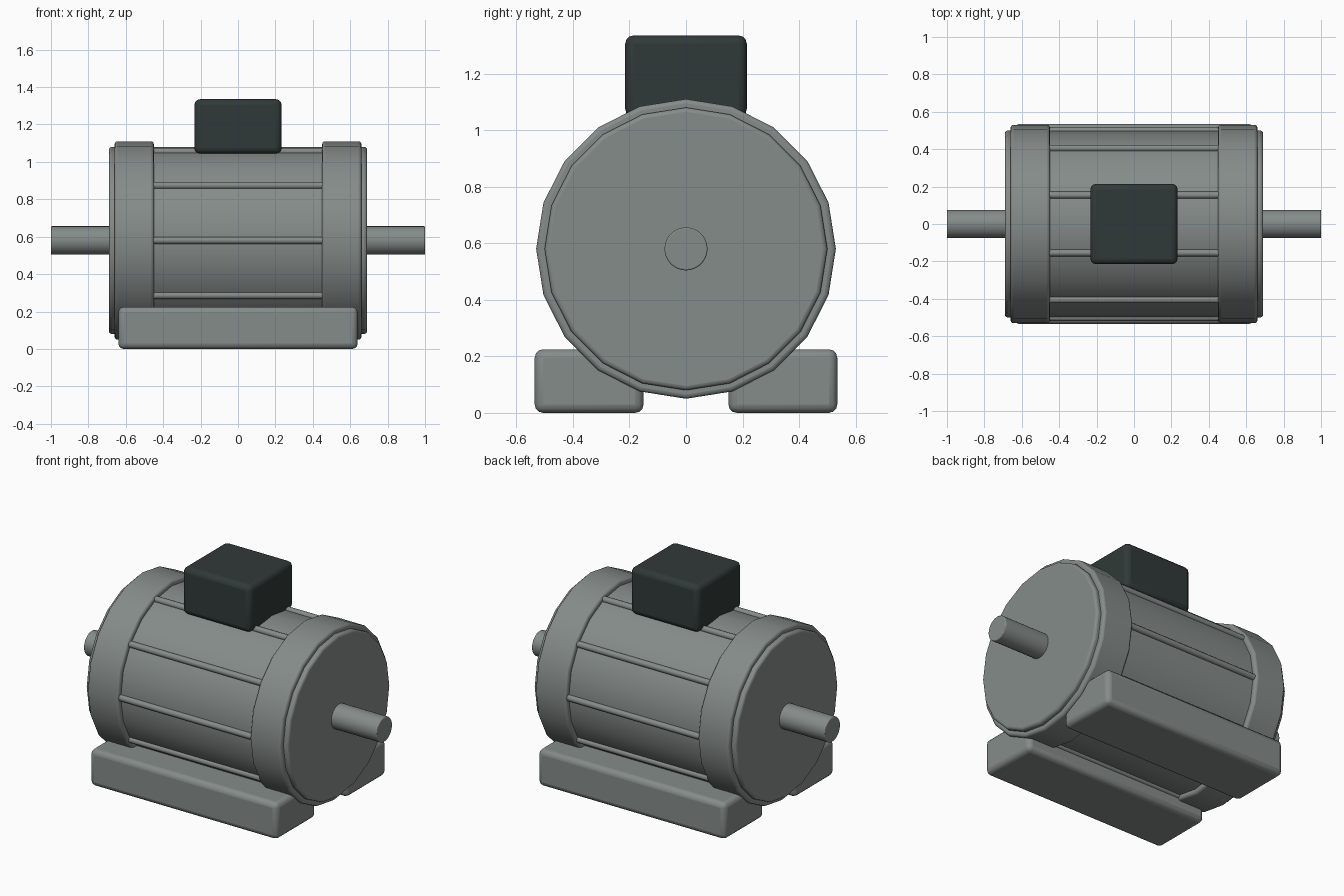
import bpy, math

if "Cube" in bpy.data.objects:
    bpy.data.objects.remove(bpy.data.objects["Cube"])

AXIS_Z = 0.58   # height of the motor axis


def material(name, rgb):
    m = bpy.data.materials.new(name)
    m.diffuse_color = (*rgb, 1)
    m.use_nodes = True
    m.node_tree.nodes["Principled BSDF"].inputs["Base Color"].default_value = m.diffuse_color
    return m


GREY = material("motor_grey", (0.235, 0.262, 0.25))
DARK = material("dark_box", (0.03, 0.042, 0.04))


def finish(name, mat, bevel):
    ob = bpy.context.object
    ob.name = name
    ob.data.materials.append(mat)
    bpy.ops.object.transform_apply(location=False, rotation=True, scale=True)
    if bevel:
        b = ob.modifiers.new("bevel", "BEVEL")
        b.width = bevel
        b.segments = 3
        b.limit_method = "ANGLE"
        b.angle_limit = math.radians(40)
    bpy.ops.object.shade_smooth_by_angle(angle=math.radians(32))
    return ob


def rod(name, x0, x1, r, sides, bevel=0, y=0, z=AXIS_Z):
    bpy.ops.mesh.primitive_cylinder_add(
        vertices=sides, radius=r, depth=x1 - x0,
        location=((x0 + x1) / 2, y, z), rotation=(0, math.pi / 2, 0))
    return finish(name, GREY, bevel)


def box(name, lo, hi, mat, bevel):
    bpy.ops.mesh.primitive_cube_add(
        size=1, location=[(a + b) / 2 for a, b in zip(lo, hi)])
    bpy.context.object.scale = [b - a for a, b in zip(lo, hi)]
    return finish(name, mat, bevel)


# Main housing and through shaft
rod("housing", -0.69, 0.69, 0.50, 20, 0.015)
rod("shaft", -1.0, 1.0, 0.076, 32, 0.005)

# End bells
rod("left_end_bell", -0.66, -0.45, 0.53, 20, 0.015)
rod("right_end_bell", 0.45, 0.66, 0.53, 20, 0.015)

# Ten cooling ribs around the housing
for i in range(10):
    a = math.radians(36 * i)
    rod(f"rib_{i + 1}", -0.47, 0.47, 0.019, 12,
        y=0.5 * math.cos(a), z=AXIS_Z + 0.5 * math.sin(a))

# Mounting feet
box("front_foot", (-0.64, -0.535, 0), (0.64, -0.15, 0.225), GREY, 0.03)
box("back_foot", (-0.64, 0.15, 0), (0.64, 0.535, 0.225), GREY, 0.03)

# Terminal box on top
box("terminal_box", (-0.233, -0.215, 1.045), (0.233, 0.215, 1.335), DARK, 0.03)
